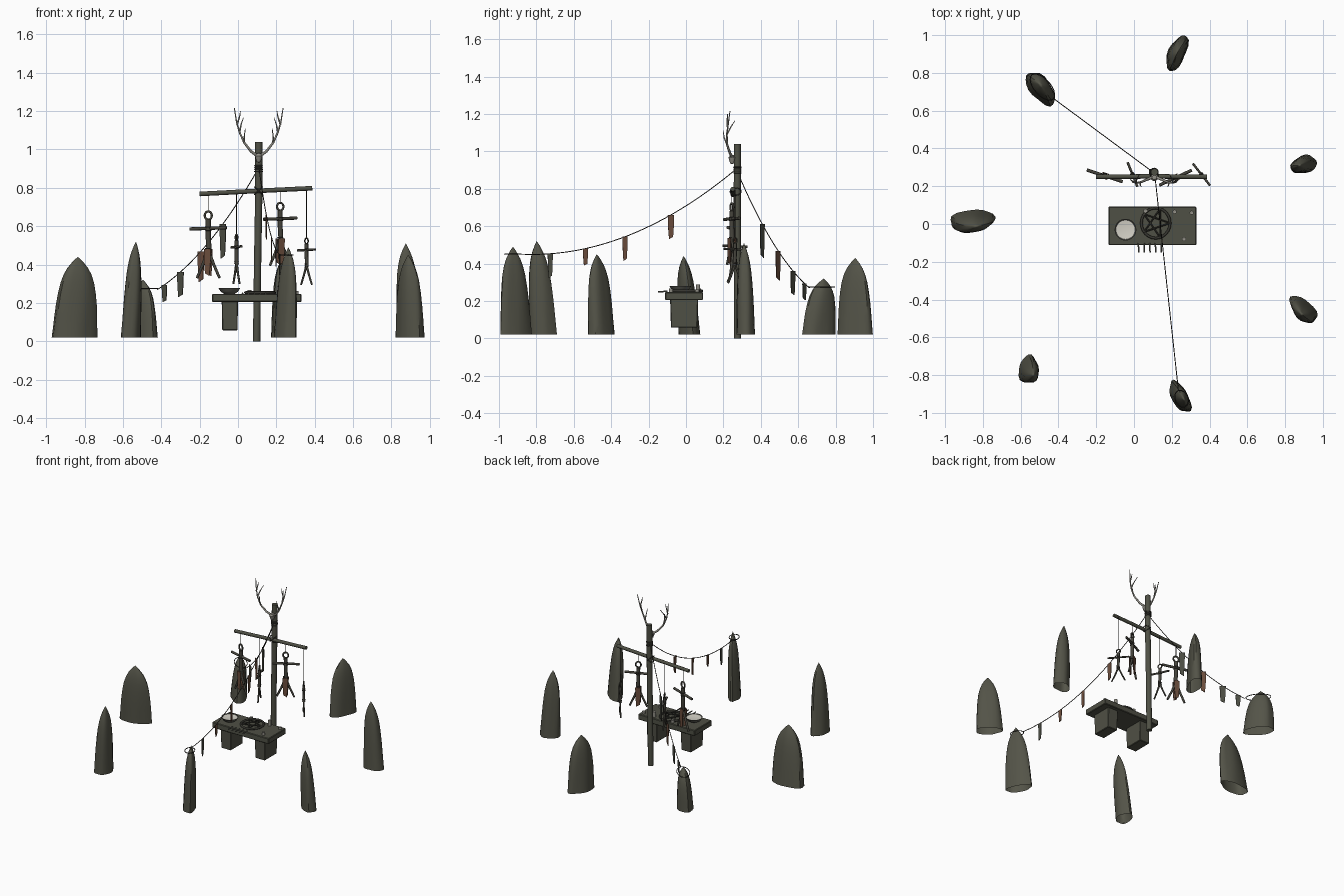
import bpy, bmesh, math
from mathutils import Vector, Matrix

if "Cube" in bpy.data.objects:
    bpy.data.objects.remove(bpy.data.objects["Cube"])


def material(name, *rgb):
    m = bpy.data.materials.new(name)
    m.use_nodes = True
    m.diffuse_color = (*rgb, 1)
    m.node_tree.nodes["Principled BSDF"].inputs["Base Color"].default_value = (*rgb, 1)
    return m


STONE = material("mossy stone", .088, .088, .065)
WOOD = material("weathered wood", .078, .08, .059)
TWIG = material("twig", .06, .057, .045)
CHAR = material("charred twig", .038, .037, .03)
CORD = material("black cord", .028, .026, .022)
BROWN = material("brown cloth", .145, .073, .045)
GREEN = material("drab cloth", .072, .074, .056)
HORN = material("antler", .28, .27, .235)
BONE = material("pale bone", .66, .64, .57)
BOWL = material("bowl clay", .13, .13, .11)


def add(name, bm, mat, smooth=True):
    bmesh.ops.recalc_face_normals(bm, faces=bm.faces)
    me = bpy.data.meshes.new(name)
    bm.to_mesh(me)
    bm.free()
    return finish(name, me, mat, smooth)


def finish(name, me, mat, smooth=True):
    ob = bpy.data.objects.new(name, me)
    bpy.context.collection.objects.link(ob)
    me.materials.clear()
    me.materials.append(mat)
    if smooth:
        bpy.ops.object.select_all(action='DESELECT')
        ob.select_set(True)
        bpy.context.view_layer.objects.active = ob
        bpy.ops.object.shade_smooth_by_angle(angle=math.radians(40))
    return ob


def tube(name, paths, r, mat, taper=1.0, closed=False):
    """Round tubes along point lists, joined as one mesh."""
    cu = bpy.data.curves.new(name, 'CURVE')
    cu.dimensions = '3D'
    cu.bevel_depth = r
    cu.bevel_resolution = 4
    cu.use_fill_caps = True
    for pts in paths:
        sp = cu.splines.new('POLY')
        sp.points.add(len(pts) - 1)
        sp.use_cyclic_u = closed
        for i, p in enumerate(pts):
            sp.points[i].co = (*p, 1)
            sp.points[i].radius = 1 + (taper - 1) * i / (len(pts) - 1)
    tmp = bpy.data.objects.new(name + "_path", cu)
    me = bpy.data.meshes.new_from_object(tmp)
    bpy.data.objects.remove(tmp)
    return finish(name, me, mat)


def ring(c, u, v, n=20):
    c, u, v = Vector(c), Vector(u), Vector(v)
    return [c + u * math.cos(2 * math.pi * i / n) + v * math.sin(2 * math.pi * i / n) for i in range(n)]


def box(name, lo, hi, mat, taper=1.0, bevel=.004):
    lo, hi = Vector(lo), Vector(hi)
    mid = (lo + hi) / 2
    bm = bmesh.new()
    bmesh.ops.create_cube(bm, size=1, matrix=Matrix.Translation(mid) @ Matrix.Diagonal((*(hi - lo), 1)))
    for v in bm.verts:
        if v.co.z < mid.z:
            v.co.x = mid.x + (v.co.x - mid.x) * taper
            v.co.y = mid.y + (v.co.y - mid.y) * taper
    bmesh.ops.bevel(bm, geom=bm.edges[:], offset=bevel, segments=1, affect='EDGES')
    return add(name, bm, mat, False)


def lathe(name, center, profile, mat, n=20):
    bm = bmesh.new()
    vs = [bm.verts.new(Vector(center) + Vector((r, 0, z))) for r, z in profile]
    es = [bm.edges.new(p) for p in zip(vs, vs[1:])]
    bmesh.ops.spin(bm, geom=vs + es, cent=center, axis=(0, 0, 1), angle=2 * math.pi, steps=n)
    bmesh.ops.remove_doubles(bm, verts=bm.verts, dist=1e-4)
    return add(name, bm, mat)


# Standing stones: hollow leaning lofts with a small nub, open underneath
PROFILE = [(0, 1), (.12, .965), (.25, .935), (.4, .89), (.55, .82), (.68, .73),
           (.78, .61), (.86, .46), (.92, .29), (.96, .16)]


def stone(i, x, y, a, b, turn, top, lx, ly, n=20):
    bm = bmesh.new()
    rot = Matrix.Rotation(math.radians(turn), 3, 'Z')
    rows = []
    for t, s in PROFILE:
        row = []
        for k in range(n):
            w = 2 * math.pi * k / n
            bump = 1 + .06 * math.sin(3 * w + i + t) + .04 * math.sin(5 * w + 2 * i - 2 * t)
            p = rot @ Vector((a * math.cos(w), b * math.sin(w), 0)) * (s * bump)
            row.append(bm.verts.new((x + p.x + lx * t, y + p.y + ly * t, .02 + (top - .02) * t)))
        rows.append(row)
    for lo, hi in zip(rows, rows[1:]):
        for k in range(n):
            bm.faces.new((lo[k], lo[(k + 1) % n], hi[(k + 1) % n], hi[k]))
    tip = bm.verts.new((x + lx, y + ly, top))
    for k in range(n):
        bm.faces.new((rows[-1][k], rows[-1][(k + 1) % n], tip))
    add(f"standing_stone_{i}", bm, STONE)


for i, s in enumerate([(-.86, .02, .118, .056, 8, .44, .025, -.033),
                       (-.495, .717, .105, .055, -52, .32, 0, .02),
                       (.228, .905, .102, .046, 66, .43, 0, 0),
                       (.9, .315, .07, .047, 16, .51, -.025, -.005),
                       (.897, -.452, .09, .048, -44, .45, -.01, -.025),
                       (.243, -.915, .092, .043, -62, .49, .02, -.01),
                       (-.56, -.768, .074, .05, 78, .52, .028, -.03)]):
    stone(i + 1, *s)

# Post, crossbar and lashings
tube("post", [[(.097, .275, 0), (.102, .275, .4), (.108, .274, .75), (.108, .275, 1.04)]], .019, WOOD)
tube("crossbar", [[(-.2, .25, .768), (.1, .252, .784), (.387, .25, .798)]], .012, WOOD)
tube("post_lashing", [ring((.107, .275, z), (.02, 0, 0), (0, .02, 0)) for z in (.885, .895, .905, .915)],
     .003, CHAR, closed=True)
tube("crossbar_lashing", [ring((.107, .265, .785), (.021, 0, s * .02), (0, .029, 0)) for s in (-1, 1)],
     .003, CHAR, closed=True)

# Skull and antlers
lathe("skull", (.108, .247, .932), [(0, 0), (.01, .003), (.016, .02), (.02, .035), (.012, .047), (0, .05)], HORN, 12)


def horn(s, pts):
    return [(.108 + s * x, y, z) for x, y, z in pts]


for side, s in (("left", 1), ("right", -1)):
    tube(f"antler_{side}", [horn(s, [(.005, .25, .965), (.04, .235, .99), (.075, .22, 1.035),
                                    (.1, .218, 1.09), (.115, .225, 1.14), (.127, .235, 1.215)])],
         .008, HORN, .3)
    tube(f"antler_tines_{side}", [horn(s, [(.1, .218, 1.09), (.092, .24, 1.13), (.08, .262, 1.165)]),
                                 horn(s, [(.113, .222, 1.13), (.1, .22, 1.17), (.095, .222, 1.2)]),
                                 horn(s, [(.075, .22, 1.035), (.075, .205, 1.07), (.07, .198, 1.11)])],
         .005, HORN, .3)


# Hanging twig dolls
def doll(name, x, y, ztop, h, half, turn, bar_z, cloth):
    d = Vector((math.cos(math.radians(turn)), math.sin(math.radians(turn)), 0))
    c = Vector((x, y, 0))
    at = lambda u, f: c + d * (u * half) + Vector((0, 0, ztop - f * h))
    k = h / .36
    tube(name + "_string", [[at(0, 0), (x, y, bar_z)]], .002, CORD)
    tube(name + "_head", [ring(at(0, .07), d * .02 * k, (0, 0, .022 * k))], .006 * k, TWIG, closed=True)
    tube(name + "_body", [[at(0, .13), at(0, .4), at(.05, .62)]], .014 * k, TWIG)
    tube(name + "_arms", [[at(-1, .27), at(1, .25)]], .009 * k, TWIG)
    tube(name + "_legs", [[at(0, .58), at(s * .3, .8), at(s * .62, 1)] for s in (-1, 1)], .009 * k, TWIG, .8)
    tube(name + "_binding", [ring(at(0, f), d * .015 * k, (d.y * .015 * k, -d.x * .015 * k, 0), 10)
                             for f in (.24, .29, .56, .6)], .003 * k, CORD, closed=True)
    if cloth:
        for side, s in (("front", -1), ("back", 1)):
            flag(f"{name}_cloth_{side}", at(0, .57) + Vector((-d.y, d.x, 0)) * (s * .015), d, .038, .14, BROWN)


# Cloth strips: thin tapered plates with a slanted hem
def flag(name, p, d, w, h, mat):
    p, d = Vector(p), Vector(d).normalized()
    side = Vector((-d.y, d.x, 0)) * .002
    bm = bmesh.new()
    shape = [(-.5, 0), (.5, 0), (.42, -.6), (.3, -1), (-.34, -.9), (-.45, -.5)]
    f = bm.faces.new([bm.verts.new(p + d * (u * w) + Vector((0, 0, v * h)) - side) for u, v in shape])
    out = bmesh.ops.extrude_face_region(bm, geom=[f])
    bmesh.ops.translate(bm, vec=side * 2, verts=[v for v in out["geom"] if isinstance(v, bmesh.types.BMVert)])
    add(name, bm, mat, False)


doll("doll_1", -.155, .255, .68, .35, .1, -18, .77, True)
doll("doll_2", -.008, .262, .56, .26, .07, -68, .778, False)
doll("doll_3", .22, .245, .725, .33, .095, 25, .788, True)
doll("doll_4", .357, .262, .54, .245, .074, -52, .795, False)


# Bunting lines sagging from the post to two stones
def line(name, a, b, slope, curve, flags):
    a, b = Vector(a), Vector(b)

    def at(t):
        p = a.lerp(b, t)
        p.z = a.z + slope * t + curve * t * t
        return p
    d = Vector((b.x - a.x, b.y - a.y, 0))
    tube(name, [[at(i / 24) for i in range(25)]], .0024, CORD)
    for i, (t, w, h, mat) in enumerate(flags):
        flag(f"{name}_flag_{i + 1}", at(t), d, w, h, mat)


line("front_line", (.11, .262, .9), (.235, -.88, .45), -.95, .5,
     [(.3, .034, .13, BROWN), (.515, .028, .13, BROWN), (.7, .028, .09, BROWN), (.865, .028, .13, GREEN)])
line("back_line", (.1, .275, .89), (-.42, .66, .27), -.91, .29,
     [(.345, .04, .18, GREEN), (.565, .042, .16, BROWN), (.77, .042, .13, GREEN), (.93, .034, .09, GREEN)])
tube("front_stone_loop", [ring((.252, -.925, .45), (-.02, .042, 0), (.03, .015, 0))], .0026, CORD, closed=True)
tube("back_stone_loop", [ring((-.485, .725, .275), (.055, -.065, 0), (.035, .025, 0))], .0026, CORD, closed=True)

# Altar table
box("table_top", (-.135, -.112, .205), (.33, .092, .247), WOOD)
for side, x in (("right", -.085), ("left", .195)):
    box(f"table_leg_{side}", (x, -.085, .057), (x + .085, .065, .21), WOOD, .94)

# Bowl with pale contents
lathe("bowl", (-.045, -.03, .247), [(0, 0), (.028, 0), (.045, .012), (.058, .032), (.054, .032), (.045, .022)], BOWL)
lathe("bowl_contents", (-.045, -.03, .247), [(.053, .029), (.03, .026), (0, .025)], BONE)

# Twig wheel with star spokes
hub = Vector((.115, .005, .254))
tube("twig_wheel_rim", [ring(hub, (.076, 0, 0), (0, .08, 0), 24)], .007, CHAR, closed=True)
rim = ring(hub + Vector((0, 0, .004)), (.076, 0, 0), (0, .08, 0), 5)
tube("twig_wheel_star", [[rim[i], rim[(i + 2) % 5]] for i in range(5)], .004, CHAR)

# Sticks poking over the front edge, and small offerings
tube("laid_sticks", [[(x, -.15, .25), (x - .002, -.1, .251)] for x in (.025, .055, .085, .115, .145)], .004, BOWL)
for i, (x, y, h) in enumerate([(.215, .065, .04), (.265, -.08, .02), (.305, .06, .015), (.06, .07, .02)]):
    lathe(f"candle_{i + 1}", (x, y, .247), [(.011, 0), (.011, h), (.005, h), (0, h - .004)], HORN, 12)
